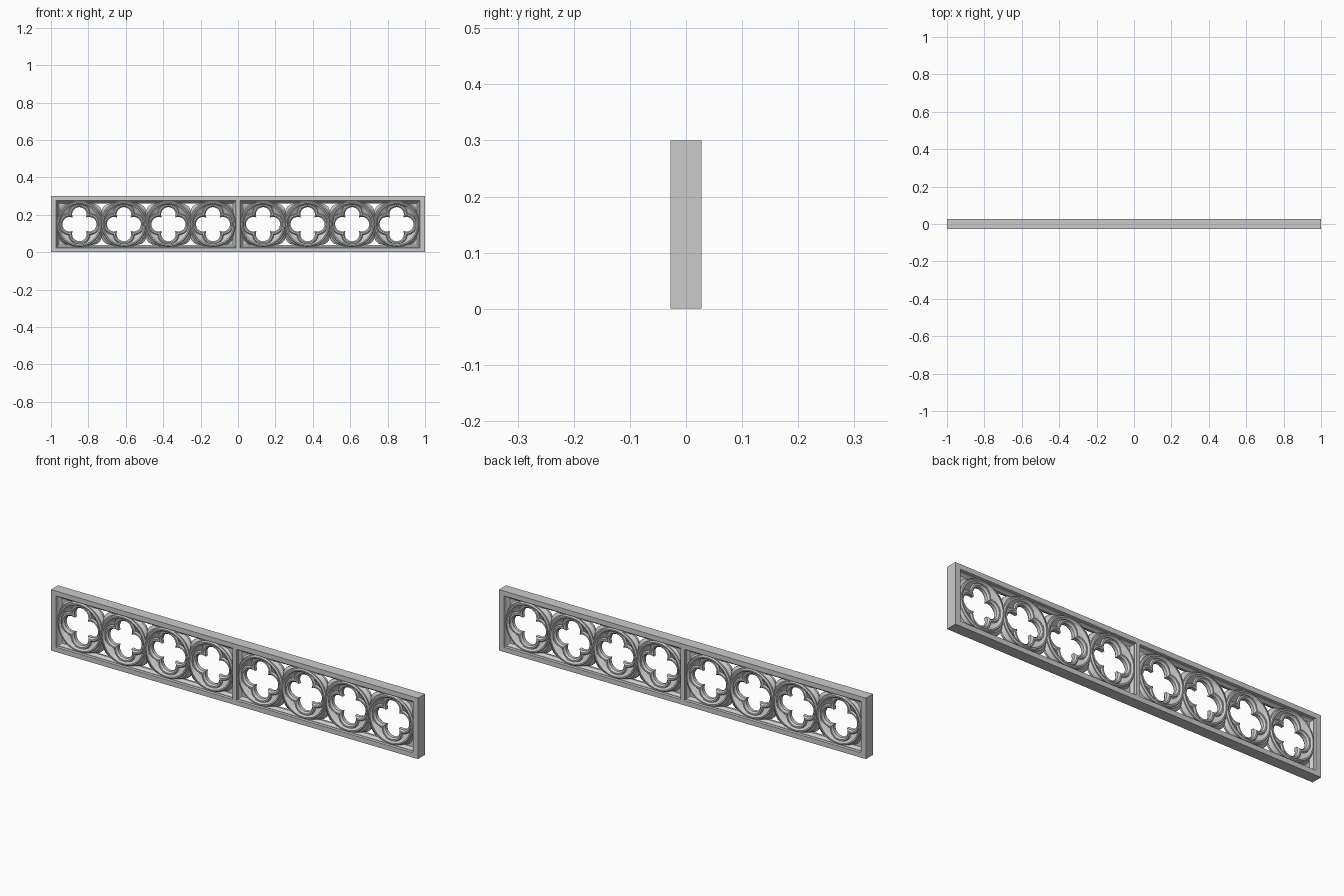
import bpy, bmesh
from math import sin, cos, pi, sqrt, radians, atan2

if "Cube" in bpy.data.objects:
    bpy.data.objects.remove(bpy.data.objects["Cube"])

CENTRES = [0.134 + 0.238 * k for k in range(4)]   # circles of the right half
ZC, R = 0.15, 0.121                               # circle height and radius
LOBE = 0.052                                      # distance of lobe centres
N = 64


def loft(bm, loops, cap=False):
    """Bridge closed loops, outermost first, counter-clockwise from the front."""
    rings = [[bm.verts.new(p) for p in loop] for loop in loops]
    for a, b in zip(rings, rings[1:]):
        n = len(a)
        for i in range(n):
            j = (i + 1) % n
            bm.faces.new((a[i], a[j], b[j], b[i]))
    if cap:
        bm.faces.new(rings[-1])


def finish(bm, name):
    """The front right quarter is modelled, mirrored left and to the back."""
    seam = [f for f in bm.faces if all(abs(v.co.x) < 1e-5 for v in f.verts)]
    bmesh.ops.delete(bm, geom=seam, context='FACES')
    me = bpy.data.meshes.new(name)
    bm.to_mesh(me)
    bm.free()
    ob = bpy.data.objects.new(name, me)
    bpy.context.collection.objects.link(ob)
    mod = ob.modifiers.new("mirror", 'MIRROR')
    mod.use_axis = (True, True, False)
    mod.merge_threshold = 0.0001
    bpy.context.view_layer.objects.active = ob
    ob.select_set(True)
    bpy.ops.object.shade_smooth_by_angle(angle=radians(30))
    ob.select_set(False)


def quatrefoil(t, r):
    """Polar radius of a four-lobed outline with lobe radius r."""
    a = (t + pi / 4) % (pi / 2) - pi / 4
    return LOBE * cos(a) + sqrt(max(r * r - (LOBE * sin(a)) ** 2, 0))


def radial(cx, y, fn):
    return [(cx + fn(t) * cos(t), y, ZC + fn(t) * sin(t))
            for t in (2 * pi * i / N for i in range(N))]


def rect(x0, x1, z0, z1, y):
    return [(x0, y, z0), (x1, y, z0), (x1, y, z1), (x0, y, z1)]


# Frame with central bar and a chamfered inner edge
X0, X1, Z0, Z1 = 0.010, 0.972, 0.024, 0.276
bm = bmesh.new()
loft(bm, [rect(0, 1, 0, 0.3, 0), rect(0, 1, 0, 0.3, -0.0275),
          rect(X0, X1, Z0, Z1, -0.0275),
          rect(X0 + .003, X1 - .003, Z0 + .003, Z1 - .003, -0.016),
          rect(X0 + .003, X1 - .003, Z0 + .003, Z1 - .003, 0)])
finish(bm, "frame")

# Circular rings stepping down to pierced quatrefoils
bm = bmesh.new()
for cx in CENTRES:
    def circle(r):
        return lambda t: r

    def foil(r, limit):
        return lambda t: min(quatrefoil(t, r), limit)
    steps = [(0, circle(R)), (-.019, circle(R)), (-.025, circle(.117)),
             (-.025, circle(.111)), (-.017, circle(.104)),
             (-.010, foil(.058, .1035)), (-.016, foil(.053, .103)),
             (-.016, foil(.046, 1)), (-.008, foil(.039, 1)),
             (0, foil(.039, 1))]
    loft(bm, [radial(cx, y, fn) for y, fn in steps])
finish(bm, "quatrefoil_rings")


def arc(cx, a0, a1, n=10):
    return [(cx + R * cos(a0 + (a1 - a0) * i / n),
             ZC + R * sin(a0 + (a1 - a0) * i / n)) for i in range(n + 1)]


def spandrel(bm, pts, centre, pierced):
    """Hollowed curved triangle, sloping in to a small eye or a sunk floor."""
    px, pz = centre

    def ring(s, y):
        return [(px + (x - px) * s, y, pz + (z - pz) * s) for x, z in pts]
    loops = [ring(1, 0), ring(1, -.018), ring(.82, -.018), ring(.72, -.012),
             ring(.38, -.005)]
    if pierced:
        loops.append(ring(.38, 0))
    for lo in (loops, [[(x, y, 2 * ZC - z) for x, y, z in reversed(l)] for l in loops]):
        loft(bm, lo, cap=not pierced)


# Spandrels between neighbouring circles and in the compartment corners
bm = bmesh.new()
for a, b in zip(CENTRES, CENTRES[1:]):
    m = (a + b) / 2
    right = arc(b, pi, pi / 2)
    left = arc(a, pi / 2, 0)
    pts = left[:-1] + right + [(b, Z1), (a, Z1)]
    spandrel(bm, pts, (m, 0.252), True)
first, last = CENTRES[0], CENTRES[-1]
spandrel(bm, arc(last, pi / 2, 0) + [(X1, ZC), (X1, Z1), (last, Z1)],
         (X1 - .025, Z1 - .025), False)
spandrel(bm, arc(first, pi, pi / 2) + [(first, Z1), (X0, Z1), (X0, ZC)],
         (X0 + .025, Z1 - .025), False)
finish(bm, "spandrels")
